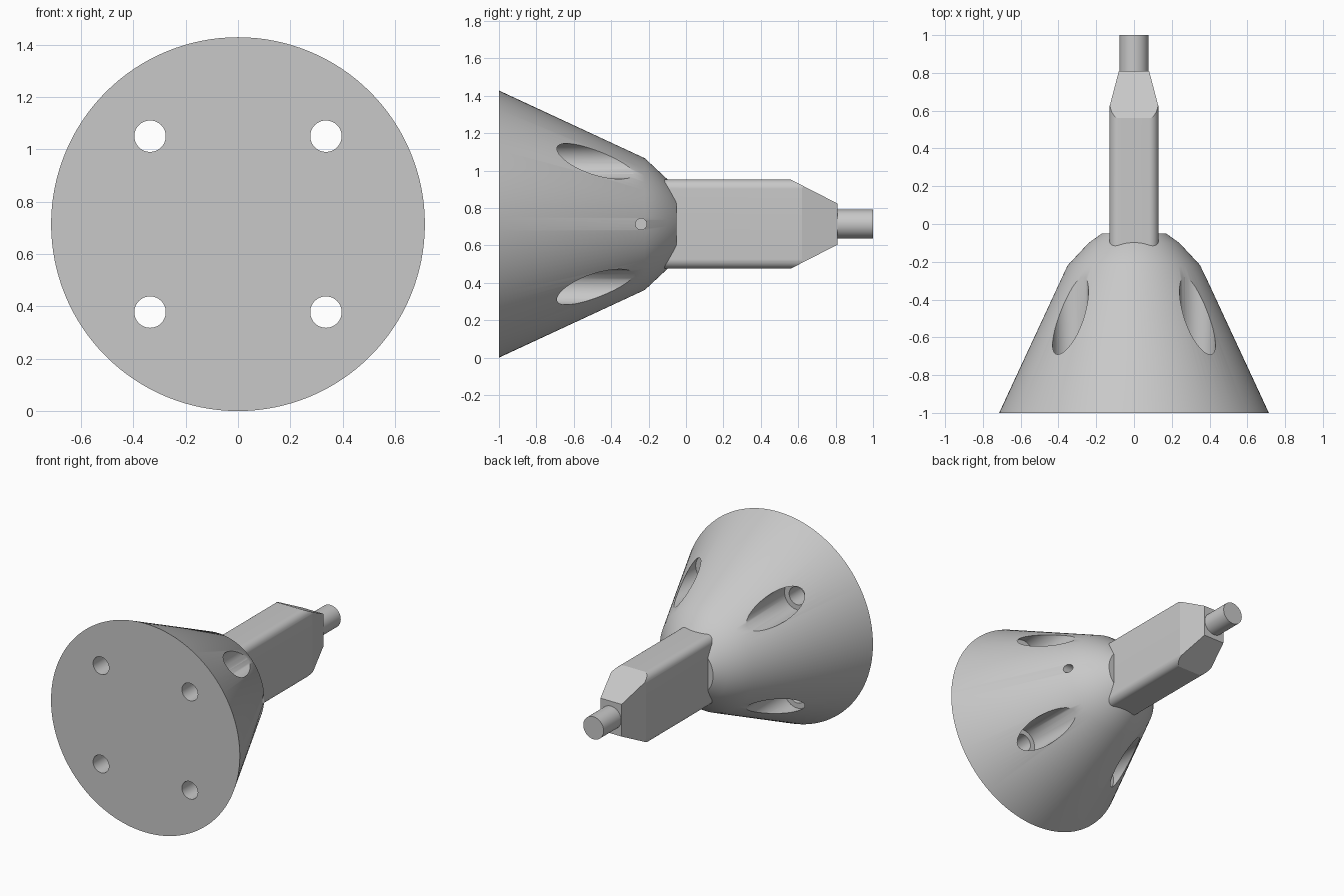
import bpy
import bmesh
from math import pi, radians
from mathutils import Matrix, Vector

if "Cube" in bpy.data.objects:
    bpy.data.objects.remove(bpy.data.objects["Cube"], do_unlink=True)

AXIS_Z = 0.714
grey = bpy.data.materials.new("machined grey")
grey.use_nodes = True
colour = (0.58, 0.58, 0.58, 1)
grey.diffuse_color = colour
grey.node_tree.nodes["Principled BSDF"].inputs["Base Color"].default_value = colour


def add_object(name, bm):
    bmesh.ops.recalc_face_normals(bm, faces=bm.faces)
    mesh = bpy.data.meshes.new(name)
    bm.to_mesh(mesh)
    bm.free()
    mesh.materials.append(grey)
    obj = bpy.data.objects.new(name, mesh)
    bpy.context.collection.objects.link(obj)
    return obj


def activate(obj):
    bpy.ops.object.select_all(action="DESELECT")
    obj.select_set(True)
    bpy.context.view_layer.objects.active = obj


def smooth(obj, degrees):
    activate(obj)
    bpy.ops.object.shade_smooth_by_angle(angle=radians(degrees))


def cylinder(name, radius, start, end, segments=48):
    """Closed cylinder between two points."""
    start, end = Vector(start), Vector(end)
    turn = (end - start).to_track_quat("Z", "Y").to_matrix().to_4x4()
    bm = bmesh.new()
    bmesh.ops.create_cone(bm, cap_ends=True, segments=segments, radius1=radius,
                          radius2=radius, depth=(end - start).length,
                          matrix=Matrix.Translation((start + end) / 2) @ turn)
    return add_object(name, bm)


def cut(target, cutter):
    cutter.hide_render = True
    mod = target.modifiers.new("cut", "BOOLEAN")
    mod.operation = "DIFFERENCE"
    mod.solver = "EXACT"
    mod.object = cutter
    activate(target)
    bpy.ops.object.modifier_apply(modifier=mod.name)
    bpy.data.objects.remove(cutter, do_unlink=True)


# Conical body turned around the y axis
profile = [(0, -1), (0.714, -1), (0.352, -0.22), (0.24, -0.1), (0.17, -0.05), (0, -0.05)]
bm = bmesh.new()
verts = [bm.verts.new((r, y, AXIS_Z)) for r, y in profile]
edges = [bm.edges.new(pair) for pair in zip(verts, verts[1:])]
bmesh.ops.spin(bm, geom=verts + edges, cent=(0, 0, AXIS_Z), axis=(0, 1, 0),
               angle=2 * pi, steps=128)
bmesh.ops.remove_doubles(bm, verts=bm.verts, dist=0.0001)
bmesh.ops.dissolve_limit(bm, angle_limit=0.001, verts=bm.verts, edges=bm.edges)
body = add_object("conical_body", bm)

# Four stepped bolt holes
for sx in (-1, 1):
    for sz in (-1, 1):
        x, z = 0.336 * sx, AXIS_Z + 0.336 * sz
        cut(body, cylinder("counterbore_cutter", 0.095, (x, -0.72, z), (x, 0.2, z)))
        cut(body, cylinder("bolt_hole_cutter", 0.06, (x, -1.1, z), (x, -0.6, z)))

# Small set screw hole on one side
cut(body, cylinder("screw_hole_cutter", 0.03, (0.13, -0.24, AXIS_Z), (0.6, -0.24, AXIS_Z), 32))
smooth(body, 30)

# Flat shank with rounded long edges and a tapered end
bm = bmesh.new()
bmesh.ops.create_cube(bm, size=1)
bmesh.ops.scale(bm, vec=(0.26, 1.01, 0.476), verts=bm.verts)
bmesh.ops.translate(bm, vec=(0, 0.305, AXIS_Z), verts=bm.verts)
long_edges = [e for e in bm.edges if abs(e.verts[0].co.y - e.verts[1].co.y) > 0.5]
bmesh.ops.bevel(bm, geom=long_edges, offset=0.05, segments=12, profile=0.5, affect="EDGES")


def taper(point, normal):
    geom = bm.verts[:] + bm.edges[:] + bm.faces[:]
    result = bmesh.ops.bisect_plane(bm, geom=geom, plane_co=point, plane_no=normal,
                                    clear_outer=True)
    rim = [g for g in result["geom_cut"] if isinstance(g, bmesh.types.BMEdge)]
    bmesh.ops.holes_fill(bm, edges=rim, sides=0)


for s in (-1, 1):
    taper((0, 0.81, AXIS_Z + 0.11 * s), (0, 0.128, 0.25 * s))
    taper((0.08 * s, 0.81, AXIS_Z), (0.19 * s, 0.05, 0))
shank = add_object("flat_shank", bm)
smooth(shank, 10)

# Round pin on the end of the shank
pin = cylinder("end_pin", 0.077, (0, 0.8, AXIS_Z), (0, 1, AXIS_Z), 64)
smooth(pin, 30)
